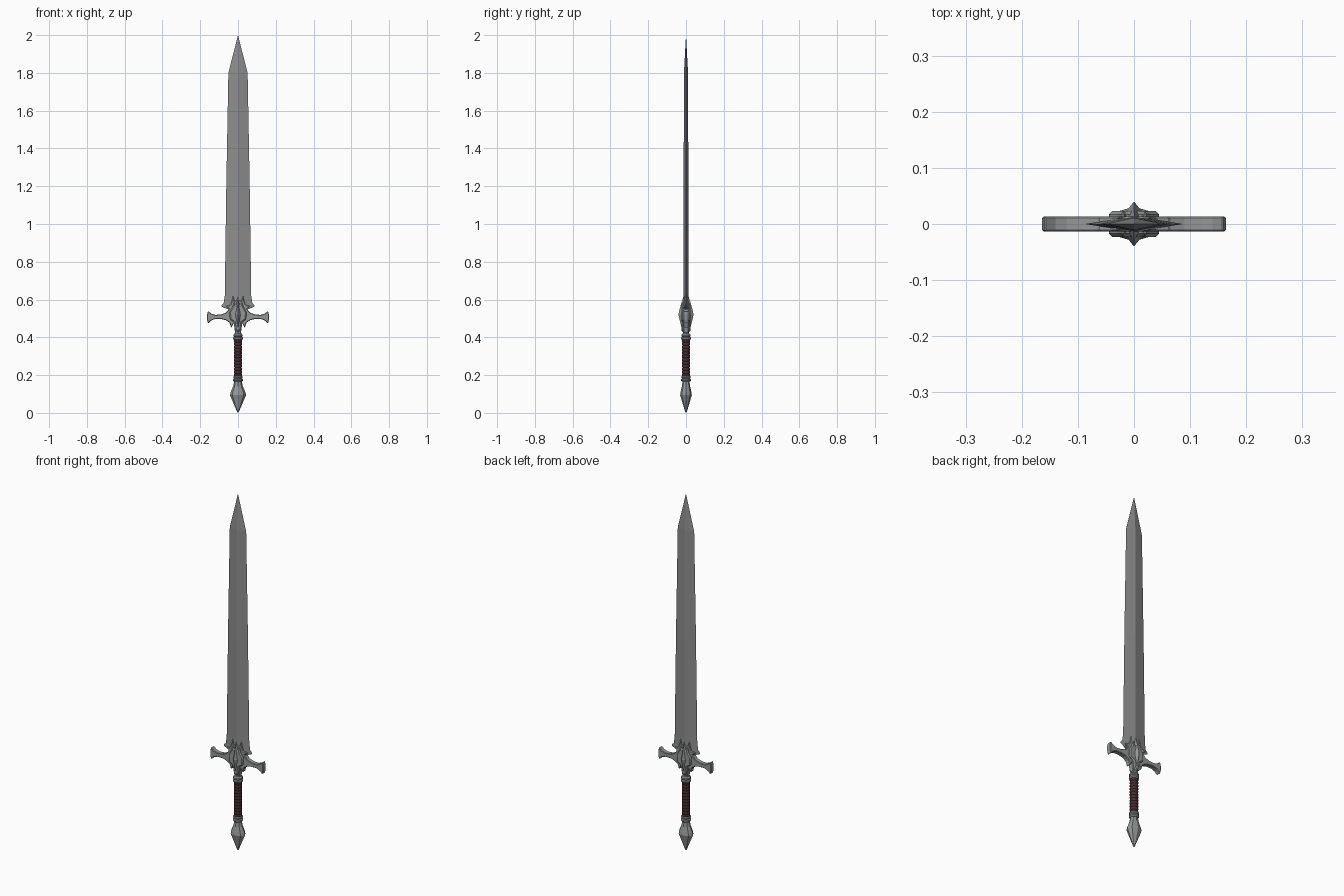
import bpy, bmesh, math

if "Cube" in bpy.data.objects:
    bpy.data.objects.remove(bpy.data.objects["Cube"])


def material(name, rgb):
    m = bpy.data.materials.new(name)
    m.diffuse_color = (*rgb, 1)
    m.use_nodes = True
    m.node_tree.nodes["Principled BSDF"].inputs["Base Color"].default_value = m.diffuse_color
    return m


STEEL = material("blade steel", (0.27, 0.27, 0.27))
IRON = material("fitting iron", (0.30, 0.31, 0.31))
LEATHER = material("dark red leather", (0.065, 0.025, 0.03))


def finish(bm, name, mat, smooth=0):
    bmesh.ops.recalc_face_normals(bm, faces=bm.faces[:])
    me = bpy.data.meshes.new(name)
    bm.to_mesh(me)
    bm.free()
    me.materials.append(mat)
    ob = bpy.data.objects.new(name, me)
    bpy.context.collection.objects.link(ob)
    if smooth:
        bpy.context.view_layer.objects.active = ob
        ob.select_set(True)
        bpy.ops.object.shade_smooth_by_angle(angle=math.radians(smooth))
        ob.select_set(False)
    return ob


def loft(name, sections, sides, mat, smooth=0, offset=0.0):
    """Stack elliptical rings (z, half width, half depth) along z."""
    bm = bmesh.new()
    rings = []
    for z, rx, ry in sections:
        rings.append([bm.verts.new((rx * math.cos(2 * math.pi * (i + offset) / sides),
                                    ry * math.sin(2 * math.pi * (i + offset) / sides), z))
                      for i in range(sides)])
    for a, b in zip(rings, rings[1:]):
        for i in range(sides):
            j = (i + 1) % sides
            bm.faces.new((a[i], a[j], b[j], b[i]))
    bm.faces.new(rings[0])
    bm.faces.new(rings[-1])
    bmesh.ops.remove_doubles(bm, verts=bm.verts[:], dist=0.00005)
    return finish(bm, name, mat, smooth)


def plate(name, half, depth, mat, bevel):
    """Mirror a half outline (x, z) about x = 0 and extrude it along y."""
    outline = half + [(-x, z) for x, z in reversed(half) if x > 0]
    bm = bmesh.new()
    face = bm.faces.new([bm.verts.new((x, -depth, z)) for x, z in outline])
    out = bmesh.ops.extrude_face_region(bm, geom=[face])
    verts = [v for v in out["geom"] if isinstance(v, bmesh.types.BMVert)]
    bmesh.ops.translate(bm, verts=verts, vec=(0, 2 * depth, 0))
    ob = finish(bm, name, mat)
    mod = ob.modifiers.new("bevel", "BEVEL")
    mod.width = bevel
    mod.segments = 1
    return ob


# Blade: diamond section with flared base spurs and a pointed tip
loft("blade", [(0.545, 0.045, 0.012), (0.562, 0.086, 0.013), (0.57, 0.088, 0.013),
               (0.582, 0.076, 0.013), (0.62, 0.070, 0.013), (1.2, 0.062, 0.0125),
               (1.80, 0.051, 0.011), (2.0, 0.0, 0.0)], 4, STEEL)

# Crossguard: arms with flared ends, upper horns and lower prongs
plate("crossguard", [(0, 0.42), (0.016, 0.425), (0.022, 0.475), (0.036, 0.45), (0.045, 0.478),
                     (0.065, 0.491), (0.09, 0.497), (0.12, 0.497), (0.14, 0.490), (0.159, 0.473),
                     (0.164, 0.495), (0.164, 0.52), (0.159, 0.54), (0.14, 0.525), (0.12, 0.519),
                     (0.09, 0.521), (0.065, 0.53), (0.048, 0.55), (0.065, 0.565), (0.04, 0.572),
                     (0.032, 0.595), (0.027, 0.622), (0.018, 0.59), (0, 0.60)],
      0.0135, IRON, 0.003)

# Raised layer at the guard centre
plate("guard_centre", [(0, 0.425), (0.014, 0.44), (0.02, 0.48), (0.043, 0.495), (0.045, 0.535),
                       (0.03, 0.56), (0.02, 0.59), (0.012, 0.57), (0, 0.575)],
      0.023, IRON, 0.007)

# Faceted crest running up the middle
loft("guard_crest", [(0.415, 0.012, 0.014), (0.46, 0.018, 0.026), (0.50, 0.028, 0.036),
                     (0.52, 0.032, 0.040), (0.54, 0.026, 0.036), (0.575, 0.018, 0.027),
                     (0.622, 0.0, 0.012)], 4, IRON)

# Collars at both ends of the grip
for name, z in (("upper_collar", 0.385), ("lower_collar", 0.165)):
    loft(name, [(z, 0.021, 0.021), (z + 0.006, 0.026, 0.026), (z + 0.013, 0.026, 0.026),
                (z + 0.017, 0.021, 0.021), (z + 0.022, 0.025, 0.025), (z + 0.028, 0.025, 0.025),
                (z + 0.034, 0.019, 0.019)], 16, IRON, 30)
loft("guard_neck", [(0.41, 0.019, 0.018), (0.44, 0.015, 0.014)], 8, IRON)

# Grip: wrapped leather bands
bands = []
count, low, high = 12, 0.19, 0.39
for k in range(count):
    z, h = low + k * (high - low) / count, (high - low) / count
    bands += [(z, 0.019, 0.019), (z + 0.3 * h, 0.0215, 0.0215), (z + 0.75 * h, 0.0215, 0.0215)]
loft("grip", bands + [(high, 0.019, 0.019)], 16, LEATHER, 40)

# Pommel: faceted spearhead pointing down
loft("pommel", [(0.005, 0.004, 0.004), (0.02, 0.011, 0.009), (0.095, 0.043, 0.031),
                (0.108, 0.040, 0.029), (0.14, 0.026, 0.022), (0.17, 0.019, 0.018)],
     8, IRON)
loft("pommel_tip", [(0.0, 0.0, 0.0), (0.006, 0.005, 0.005)], 8, IRON)
